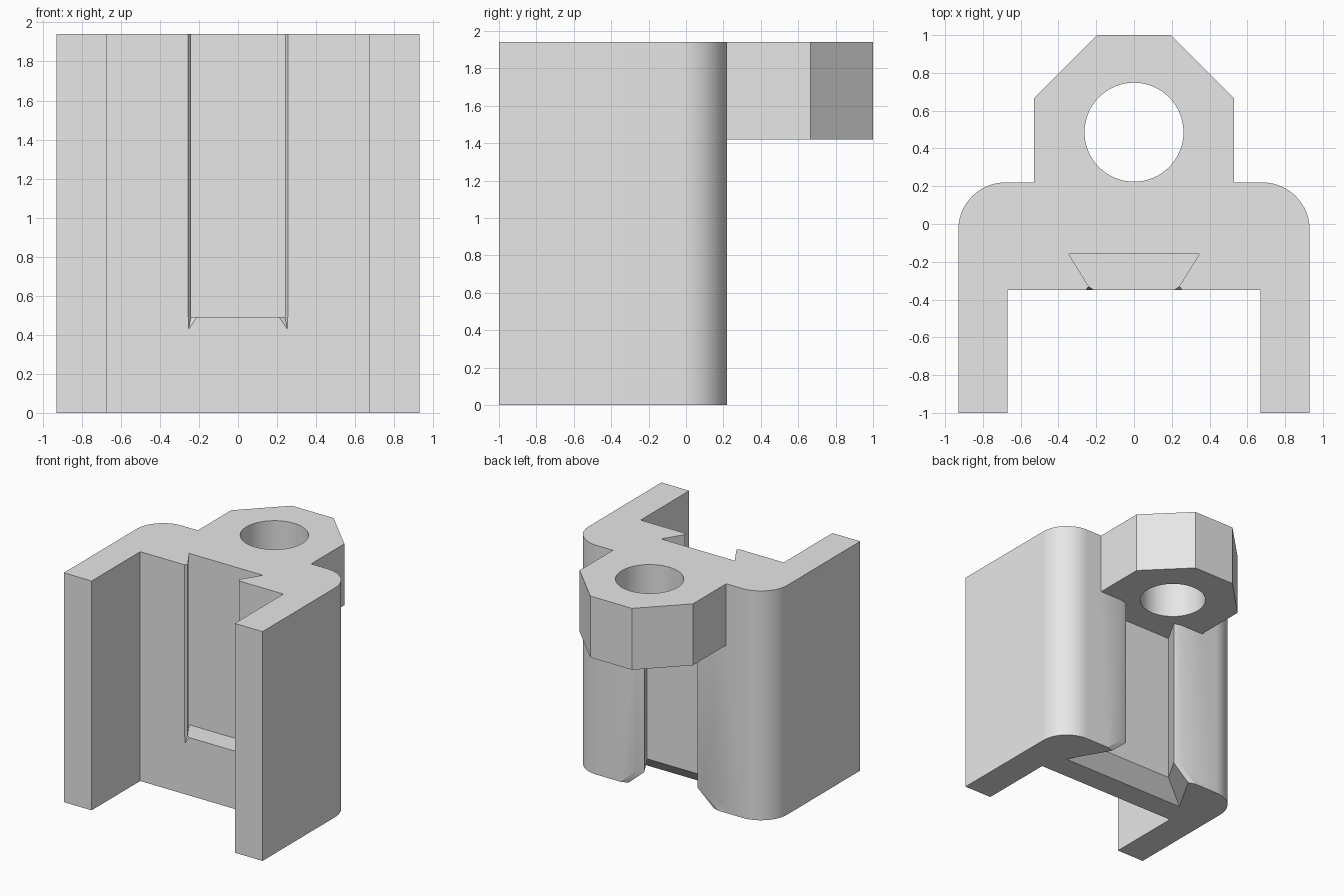
import bpy
import bmesh
from math import cos, sin, pi

cube = bpy.data.objects.get("Cube")
if cube:
    bpy.data.objects.remove(cube, do_unlink=True)

TOP = 1.94        # overall height
BACK = 0.22       # rear face of the channel
LUG_BASE = 1.42   # underside of the lug

grey = bpy.data.materials.new("plain grey")
grey.use_nodes = True
grey.diffuse_color = (0.8, 0.8, 0.8, 1)
grey.node_tree.nodes["Principled BSDF"].inputs["Base Color"].default_value = (0.8, 0.8, 0.8, 1)


def mirrored(half):
    """Closed outline from the points of its +x half."""
    return half + [(-x, y) for x, y in reversed(half)]


def loft(name, sections):
    """Solid through a list of (outline, z) sections."""
    bm = bmesh.new()
    rings = [[bm.verts.new((x, y, z)) for x, y in pts] for pts, z in sections]
    bm.faces.new(rings[0])
    bm.faces.new(rings[-1])
    for low, high in zip(rings, rings[1:]):
        for i in range(len(low)):
            bm.faces.new((low[i - 1], low[i], high[i], high[i - 1]))
    bmesh.ops.recalc_face_normals(bm, faces=bm.faces)
    mesh = bpy.data.meshes.new(name)
    bm.to_mesh(mesh)
    bm.free()
    mesh.materials.append(grey)
    obj = bpy.data.objects.new(name, mesh)
    bpy.context.collection.objects.link(obj)
    return obj


def combine(target, tool, operation):
    """Apply a boolean and discard the tool."""
    tool.hide_render = True
    mod = target.modifiers.new(tool.name, 'BOOLEAN')
    mod.operation, mod.solver, mod.object = operation, 'EXACT', tool
    bpy.ops.object.select_all(action='DESELECT')
    target.select_set(True)
    bpy.context.view_layer.objects.active = target
    bpy.ops.object.modifier_apply(modifier=mod.name)
    bpy.data.objects.remove(tool, do_unlink=True)


def slot_profile(d):
    """Rear dovetail, widened and deepened by d."""
    return mirrored([(0.37 + 1.73 * d, -0.01 - d), (0.25 + 1.15 * d, 0.2),
                     (0.31 + 1.15 * d, BACK), (0.40 + 1.15 * d, BACK + 0.03)])


# U-shaped channel with rounded rear corners
radius, steps = 0.25, 20
corner = [(0.68 + radius * cos(a), BACK - radius + radius * sin(a))
          for a in (i * pi / 2 / steps for i in range(steps + 1))]
outline = mirrored([(0.67, -0.35), (0.67, -1), (0.93, -1)] + corner)
bracket = loft("channel_bracket", [(outline, 0), (outline, TOP)])

# Lug at the upper rear
lug = mirrored([(0.53, 0.1), (0.53, 0.665), (0.195, 1)])
combine(bracket, loft("lug", [(lug, LUG_BASE), (lug, TOP)]), 'UNION')

# Round hole through the lug
hole = [(0.262 * cos(i * pi / 32), 0.486 + 0.262 * sin(i * pi / 32)) for i in range(64)]
combine(bracket, loft("lug_hole", [(hole, LUG_BASE - 0.01), (hole, TOP + 0.1)]), 'DIFFERENCE')

# Rear dovetail slot with a flared lower entry
slot = loft("rear_slot", [(slot_profile(0.15), -0.02), (slot_profile(0), 0.13),
                          (slot_profile(0), LUG_BASE)])
combine(bracket, slot, 'DIFFERENCE')

# Front dovetail groove, open at the top
groove = mirrored([(0.345, -0.16), (0.24, -0.33), (0.255, -0.35), (0.27, -0.37)])
combine(bracket, loft("front_groove", [(groove, 0.49), (groove, TOP + 0.1)]), 'DIFFERENCE')

# Small pointed reliefs at the groove's lower corners
for side in (-1, 1):
    wide = [(side * x, y) for x, y in ((0.24, -0.33), (0.257, -0.355), (0.2, -0.355))]
    tip = [(side * 0.254 + 0.002 * (x - side * 0.25), -0.353 + 0.002 * (y + 0.35)) for x, y in wide]
    combine(bracket, loft("corner_relief", [(tip, 0.42), (wide, 0.495)]), 'DIFFERENCE')

bpy.ops.object.shade_smooth_by_angle(angle=pi / 9)
